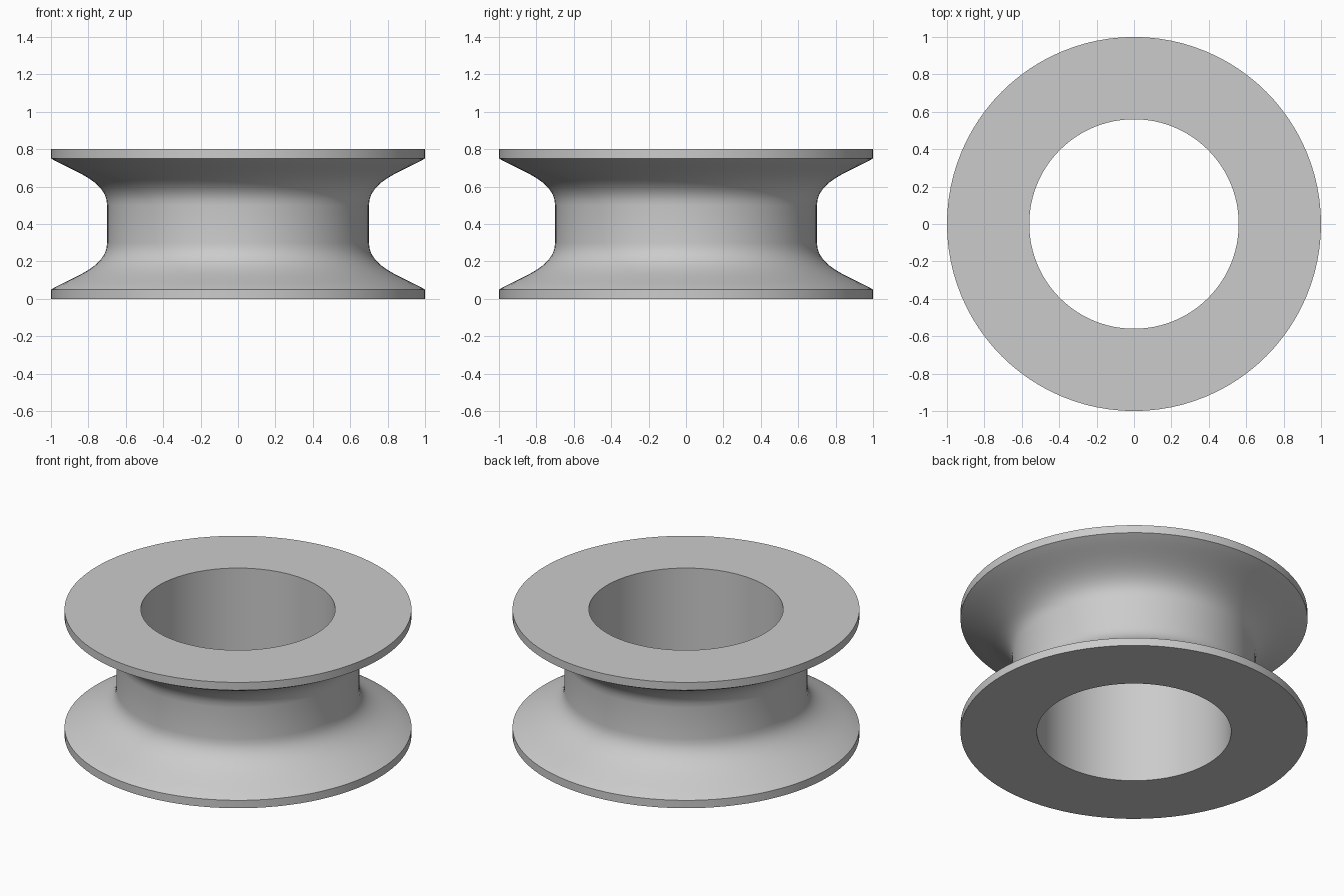
import bpy, bmesh, math
from mathutils import Vector
from mathutils.geometry import interpolate_bezier

if "Cube" in bpy.data.objects:
    bpy.data.objects.remove(bpy.data.objects["Cube"])

SEGMENTS = 96
HEIGHT = 0.8
BORE = 0.56

grey = bpy.data.materials.new("light_grey")
grey.diffuse_color = (0.6, 0.6, 0.6, 1)
grey.use_nodes = True
grey.node_tree.nodes["Principled BSDF"].inputs["Base Color"].default_value = grey.diffuse_color

# Lower half of the outer profile: thin rim, then a flare up to the hub
flare = interpolate_bezier(Vector((1, 0.05)), Vector((0.89, 0.115)),
                           Vector((0.70, 0.165)), Vector((0.70, 0.30)), 14)
lower = [(BORE, 0), (1, 0)] + [(p.x, p.y) for p in flare]
# Mirror it for the upper half and close the loop along the bore
profile = lower + [(r, HEIGHT - z) for r, z in reversed(lower)]

# Revolve the closed profile around z
bm = bmesh.new()
rings = []
for i in range(SEGMENTS):
    a = math.tau * i / SEGMENTS
    rings.append([bm.verts.new((r * math.cos(a), r * math.sin(a), z)) for r, z in profile])
n = len(profile)
for i in range(SEGMENTS):
    a, b = rings[i], rings[(i + 1) % SEGMENTS]
    for j in range(n):
        k = (j + 1) % n
        bm.faces.new((a[j], b[j], b[k], a[k]))
bmesh.ops.recalc_face_normals(bm, faces=bm.faces)

mesh = bpy.data.meshes.new("grooved_roller")
bm.to_mesh(mesh)
bm.free()
mesh.materials.append(grey)
roller = bpy.data.objects.new("grooved_roller", mesh)
bpy.context.collection.objects.link(roller)

# Smooth walls with crisp rim and bore edges
bpy.context.view_layer.objects.active = roller
roller.select_set(True)
bpy.ops.object.shade_smooth_by_angle(angle=math.radians(30))
